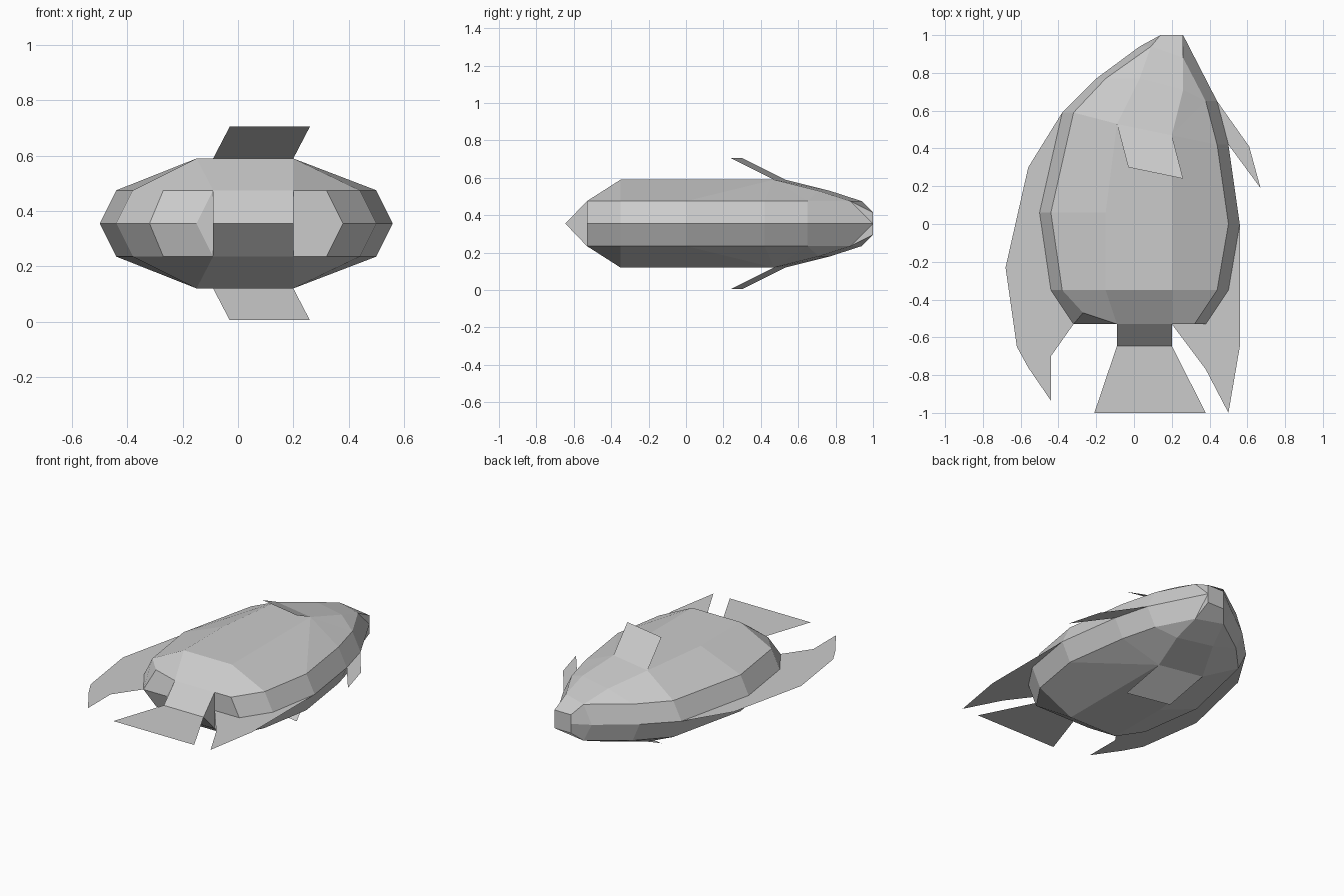
import bpy, bmesh

if "Cube" in bpy.data.objects:
    bpy.data.objects.remove(bpy.data.objects["Cube"])

MID = 0.355  # height of the flat symmetry plane

grey = bpy.data.materials.new("plain_grey")
grey.diffuse_color = (0.6, 0.6, 0.6, 1)
grey.use_nodes = True
grey.node_tree.nodes["Principled BSDF"].inputs["Base Color"].default_value = grey.diffuse_color


def build(name, faces, mirror=False):
    """Make a flat-faced object from polygons whose heights are relative to MID."""
    bm = bmesh.new()
    for poly in faces:
        bm.faces.new([bm.verts.new(p) for p in poly])
    if mirror:
        twin = bmesh.ops.duplicate(bm, geom=bm.verts[:] + bm.edges[:] + bm.faces[:])["geom"]
        for v in twin:
            if isinstance(v, bmesh.types.BMVert):
                v.co.z = -v.co.z
    bmesh.ops.remove_doubles(bm, verts=bm.verts[:], dist=0.001)
    bmesh.ops.recalc_face_normals(bm, faces=bm.faces[:])
    me = bpy.data.meshes.new(name)
    bm.to_mesh(me)
    bm.free()
    me.materials.append(grey)
    ob = bpy.data.objects.new(name, me)
    ob.location.z = MID
    bpy.context.collection.objects.link(ob)
    return ob


def at(z, pts):
    return [(x, y, z) for x, y in pts]


def strip(a, b):
    return [[a[i], a[i + 1], b[i + 1], b[i]] for i in range(len(a) - 1)]


# Outlines, rear to nose: outer rim and raised ring on each side
R = at(0, [(.38, -.53), (.5, -.35), (.56, 0), (.5, .42), (.44, .65), (.26, 1)])
r = at(.12, [(.32, -.53), (.44, -.35), (.5, 0), (.44, .42), (.38, .65), (.26, .88)])
L = at(0, [(-.32, -.53), (-.44, -.35), (-.5, .06), (-.38, .59), (-.2, .77), (.03, .94), (.14, 1)])
l = at(.12, [(-.27, -.47), (-.38, -.35), (-.44, .06), (-.32, .59), (-.15, .77), (.09, .94)])
nose_l, nose_r = (.14, 1, .06), (.26, 1, .06)
l.append(nose_l)

# Plateau corners, brow and tail root
A, B, C, D, E = at(.235, [(-.15, -.35), (.2, -.35), (.2, .47), (-.09, .53), (-.15, .06)])
F, G = at(.175, [(.26, .71), (.03, .77)])
t_l, t_r = at(.12, [(-.09, -.53), (.2, -.53)])
w_l, w_r, notch = at(0, [(-.09, -.645), (.2, -.645), (-.15, -.53)])

upper = strip(R, r) + strip(L, l)
upper += [
    [A, B, C, D, E],                                    # plateau
    [l[1], l[2], E, A], [l[2], l[3], D, E],             # left slope
    [B, r[1], r[2], C], [C, r[2], r[3]], [C, r[3], r[4]], [C, r[4], F],  # right slope
    [C, F, G, D], [D, G, l[4], l[3]],                   # brow
    [G, l[5], l[4]], [G, F, r[5], l[5]], [F, r[4], r[5]],
    [l[5], r[5], nose_r, nose_l], [r[5], R[5], nose_r],  # nose
    [nose_l, nose_r, R[5], L[6]],
    [A, t_l, t_r, B], [A, l[1], l[0], t_l], [B, t_r, r[0], r[1]],  # rear slope
    [t_l, t_r, w_r, w_l],                               # tail root wedge
    [t_r, (.2, -.53, 0), w_r], [t_l, notch, (-.09, -.53, 0)],
    [t_l, (-.09, -.53, 0), w_l],
    [t_r, (.2, -.53, 0), R[0], r[0]], [l[0], t_l, notch, L[0]],  # rear ends
]
build("body", upper, mirror=True)

# Raked fins above and below
build("back_and_belly_fins",
      [[D, C, (.26, .24, .35), (-.03, .30, .35)]], mirror=True)

# Flat fins on the middle plane
build("tail_fin", [[w_l, w_r, (.38, -1, 0), (-.21, -1, 0)]])
build("left_fin", [[L[3]] + at(0, [(-.56, .30), (-.68, -.23), (-.62, -.65), (-.56, -.76),
                                   (-.44, -.935), (-.44, -.70)]) + [L[0], L[1], L[2]]])
build("right_rear_fin", [[R[2]] + at(0, [(.56, -.65), (.5, -1), (.38, -.77), (.2, -.53)])
                         + [R[0], R[1]]])
build("right_front_fin", [[R[4]] + at(0, [(.61, .41), (.67, .19)]) + [R[3]]])
